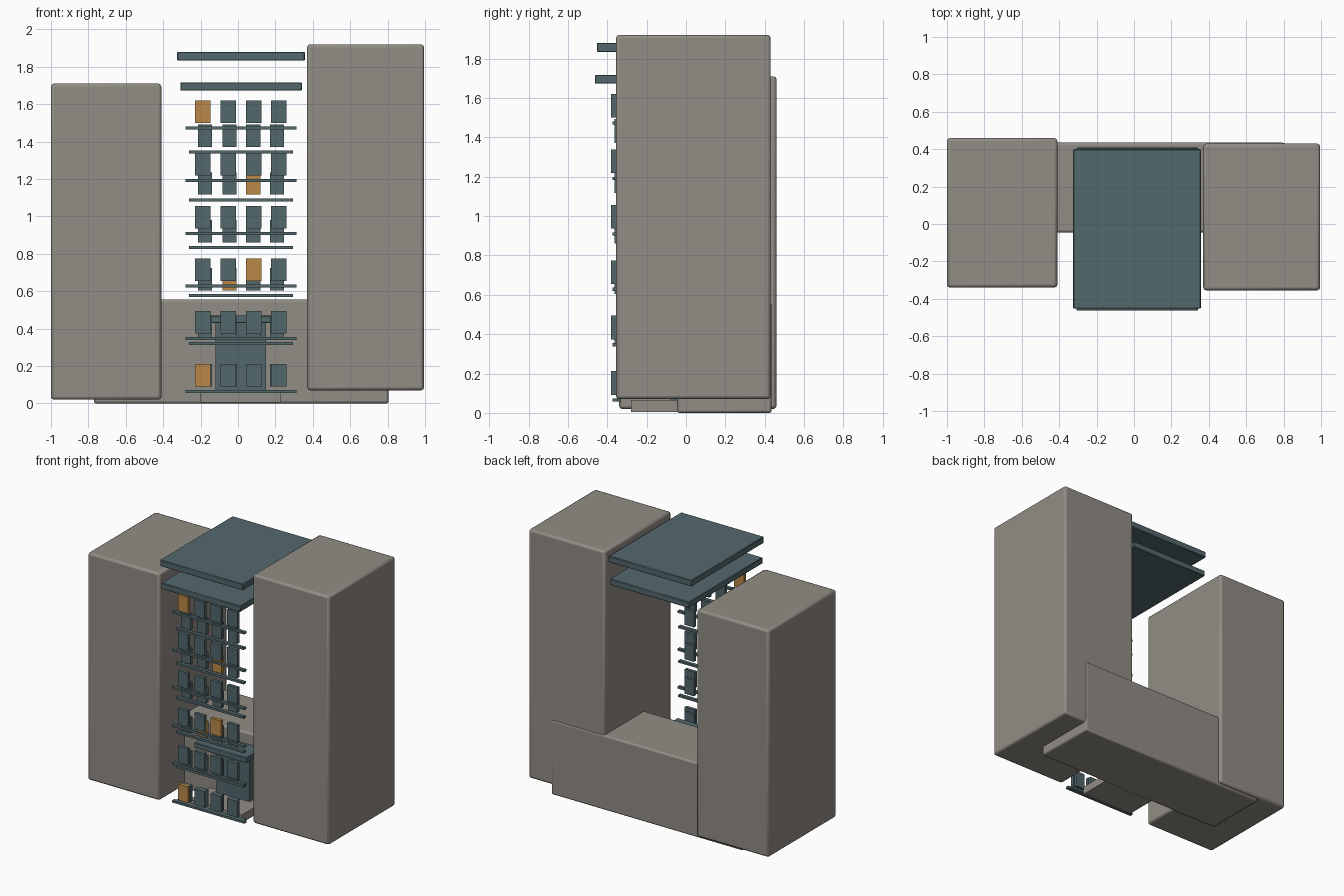
import bpy

if "Cube" in bpy.data.objects:
    bpy.data.objects.remove(bpy.data.objects["Cube"])


def material(name, rgb):
    m = bpy.data.materials.new(name)
    m.diffuse_color = (*rgb, 1.0)
    m.use_nodes = True
    m.node_tree.nodes["Principled BSDF"].inputs["Base Color"].default_value = m.diffuse_color
    return m


STONE = material("warm_grey_stone", (0.285, 0.265, 0.235))
SLATE = material("slate_teal", (0.088, 0.140, 0.152))
AMBER = material("lit_amber", (0.50, 0.25, 0.065))


def box(name, x, y, z, mat, bevel=0.0, segments=2):
    """Box spanning the (min, max) pairs x, y, z with optional rounded edges."""
    spans = (x, y, z)
    bpy.ops.mesh.primitive_cube_add(size=1, location=[(a + b) / 2 for a, b in spans])
    ob = bpy.context.object
    ob.name = name
    ob.scale = [b - a for a, b in spans]
    bpy.ops.object.transform_apply(location=False, rotation=False, scale=True)
    ob.data.materials.append(mat)
    if bevel:
        mod = ob.modifiers.new("rounded_edges", 'BEVEL')
        mod.width = bevel
        mod.segments = segments
        bpy.ops.object.shade_smooth_by_angle()
    return ob


# Main masses: two towers joined by a low rear block
box("left_tower", (-1.0, -0.41), (-0.34, 0.46), (0.02, 1.71), STONE, 0.016)
box("right_tower", (0.37, 0.995), (-0.355, 0.43), (0.07, 1.92), STONE, 0.016)
box("rear_block", (-0.77, 0.805), (-0.045, 0.435), (0.0, 0.555), STONE, 0.012)

# Flat roofs
box("upper_roof", (-0.325, 0.357), (-0.453, 0.40), (1.833, 1.88), SLATE, 0.004, 1)
box("lower_roof", (-0.308, 0.342), (-0.463, 0.408), (1.672, 1.717), SLATE, 0.004, 1)

# Entrance: step, door and canopy
box("entrance_step", (-0.20, 0.228), (-0.28, -0.04), (0.005, 0.065), STONE)
box("entrance_door", (-0.12, 0.15), (-0.08, -0.04), (0.01, 0.43), SLATE)
box("entrance_canopy", (-0.20, 0.23), (-0.23, -0.04), (0.43, 0.47), SLATE, 0.004, 1)


def window_bank(name, columns, width, height, y, pitch, sill_x, lit):
    """Six floors of four windows, each floor above a thin sill."""
    for row in range(6):
        base = 0.065 + row * pitch
        box(f"{name}_sill_{row}", sill_x, (y + 0.007, y + 0.032),
            (base - 0.008, base + 0.008), SLATE)
        for col, cx in enumerate(columns):
            box(f"{name}_window_{row}_{col}", (cx - width / 2, cx + width / 2),
                (y, y + 0.025), (base + 0.027, base + 0.027 + height),
                AMBER if (row, col) in lit else SLATE)


window_bank("outer", (-0.188, -0.052, 0.083, 0.219), 0.083, 0.12, -0.38,
            0.2815, (-0.28, 0.313), {(5, 0), (2, 2), (0, 0)})
window_bank("inner", (-0.176, -0.046, 0.081, 0.209), 0.076, 0.12, -0.362,
            0.256, (-0.263, 0.295), {(4, 2), (2, 1)})
